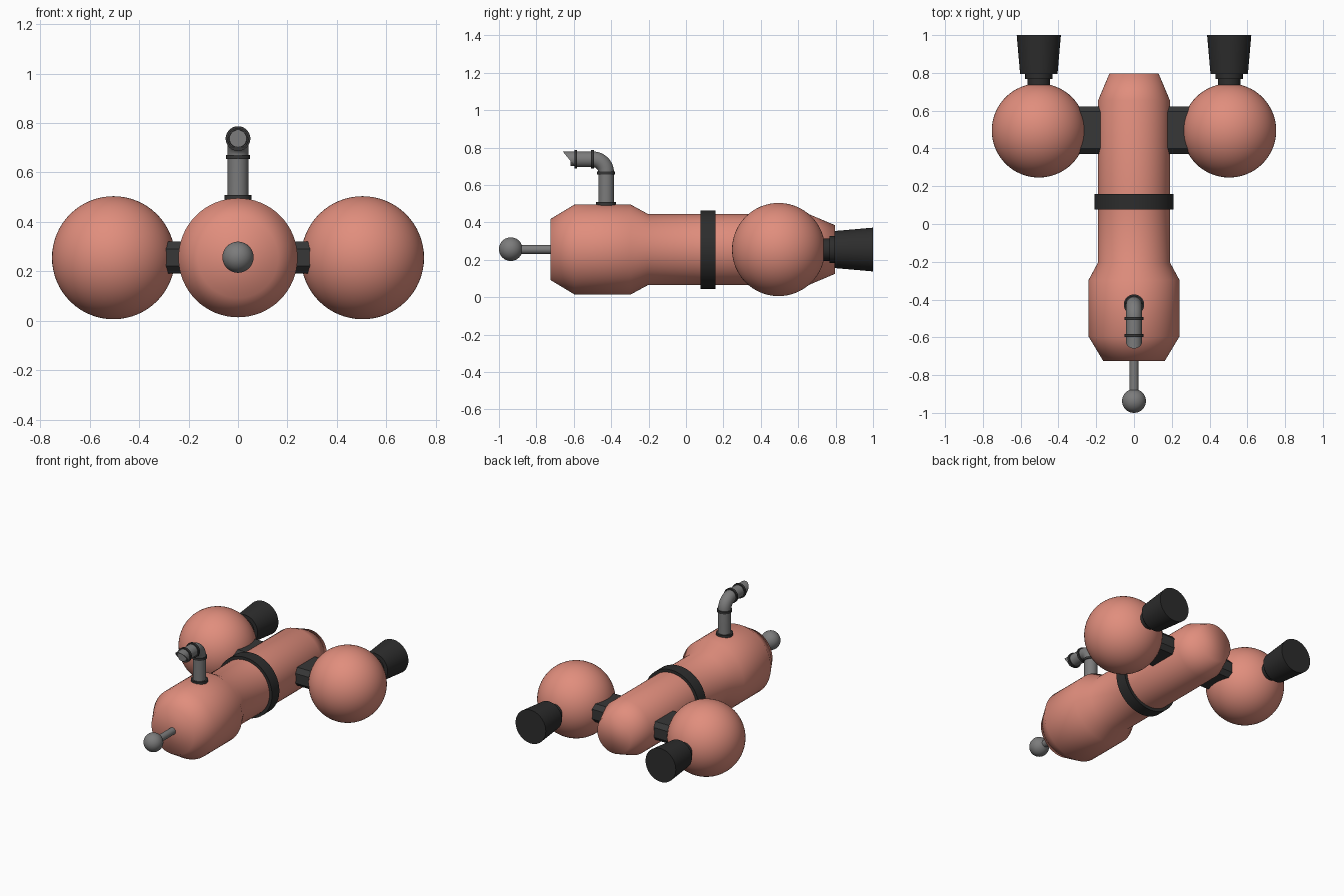
import bpy, bmesh, math
from mathutils import Vector

if "Cube" in bpy.data.objects:
    bpy.data.objects.remove(bpy.data.objects["Cube"])

ZC = 0.255  # height of the main axis


def material(name, rgb):
    m = bpy.data.materials.new(name)
    m.diffuse_color = (*rgb, 1)
    m.use_nodes = True
    m.node_tree.nodes["Principled BSDF"].inputs["Base Color"].default_value = m.diffuse_color
    return m


SALMON = material("salmon", (0.75, 0.27, 0.205))
BLACK = material("dark rubber", (0.026, 0.026, 0.026))
CHARCOAL = material("charcoal", (0.038, 0.038, 0.038))
GRAY = material("metal gray", (0.2, 0.2, 0.2))


def finish(bm, name, mat, angle=40):
    bmesh.ops.recalc_face_normals(bm, faces=bm.faces)
    me = bpy.data.meshes.new(name)
    bm.to_mesh(me)
    bm.free()
    me.materials.append(mat)
    ob = bpy.data.objects.new(name, me)
    bpy.context.collection.objects.link(ob)
    bpy.ops.object.select_all(action='DESELECT')
    ob.select_set(True)
    bpy.context.view_layer.objects.active = ob
    if angle >= 180:
        bpy.ops.object.shade_smooth()
    elif angle > 0:
        bpy.ops.object.shade_smooth_by_angle(angle=math.radians(angle))
    return ob


def loft(name, rings, mat, x=0, n=48, angle=40, shear=None):
    """Skin circles given as (y, z, axis angle in the yz plane, radius)."""
    bm = bmesh.new()
    loops = []
    for i, (y, z, a, r) in enumerate(rings):
        a = math.radians(a)
        loop = []
        for k in range(n):
            t = 2 * math.pi * k / n
            u = r * math.sin(t)
            p = Vector((x + r * math.cos(t), y - u * math.sin(a), z + u * math.cos(a)))
            if shear and i in shear:
                p.y -= 0.82 * (p.z - 0.695)
            loop.append(bm.verts.new(p))
        loops.append(loop)
    for a, b in zip(loops, loops[1:]):
        for k in range(n):
            bm.faces.new((a[k], a[(k + 1) % n], b[(k + 1) % n], b[k]))
    bm.faces.new(loops[0])
    bm.faces.new(loops[-1])
    return finish(bm, name, mat, angle)


def lathe_y(name, profile, mat, z=ZC, **kw):
    return loft(name, [(y, z, 0, r) for y, r in profile], mat, **kw)


def lathe_z(name, profile, mat, y, **kw):
    return loft(name, [(y, z, 90, r) for z, r in profile], mat, **kw)


def ball(name, loc, r, mat):
    bm = bmesh.new()
    bmesh.ops.create_uvsphere(bm, u_segments=64, v_segments=32, radius=r)
    bmesh.ops.translate(bm, verts=bm.verts, vec=loc)
    return finish(bm, name, mat, 180)


# hull and band
lathe_y("hull", [(-0.725, 0.163), (-0.595, 0.241), (-0.297, 0.241), (-0.203, 0.19),
                 (0.08, 0.19), (0.655, 0.19), (0.797, 0.13)], SALMON, n=64, angle=180)
lathe_y("hull_band", [(0.077, 0.19), (0.077, 0.21), (0.158, 0.21), (0.158, 0.19)], BLACK, n=64)

# side tanks with struts and nozzles
for side, s in (("left", -1), ("right", 1)):
    ball(side + "_tank", (s * 0.504, 0.495, ZC), 0.249, SALMON)
    bm = bmesh.new()
    section = [(0.37, 0.222), (0.40, 0.192), (0.595, 0.192), (0.622, 0.222),
               (0.622, 0.29), (0.595, 0.32), (0.40, 0.32), (0.37, 0.29)]
    f = bm.faces.new([bm.verts.new((s * 0.14, y, z)) for y, z in section])
    out = bmesh.ops.extrude_face_region(bm, geom=[f])["geom"]
    bmesh.ops.translate(bm, vec=(s * 0.19, 0, 0),
                        verts=[v for v in out if isinstance(v, bmesh.types.BMVert)])
    finish(bm, side + "_strut", CHARCOAL, 0)
    lathe_y(side + "_nozzle", [(0.72, 0.06), (0.768, 0.06), (0.768, 0.072), (0.795, 0.072),
                               (0.795, 0.099), (1.0, 0.117)], BLACK, x=s * 0.504)

# front probe
lathe_y("probe_rod", [(-0.93, 0.024), (-0.70, 0.024)], GRAY, n=24)
ball("probe_ball", (0, -0.937, 0.257), 0.063, GRAY)

# periscope
PY, PZ = -0.427, 0.737
lathe_z("periscope_base", [(0.47, 0.054), (0.508, 0.054)], CHARCOAL, PY)
pipe = [(PY, 0.48, 90, 0.042)]
for i in range(13):
    a = 90 + 90 * i / 12
    ra = math.radians(a)
    pipe.append((-0.497 + 0.07 * math.sin(ra), 0.667 - 0.07 * math.cos(ra), a, 0.042))
pipe.append((-0.58, PZ, 180, 0.042))
loft("periscope_pipe", pipe, GRAY, n=32)
lathe_z("periscope_collar", [(0.655, 0.042), (0.655, 0.048), (0.671, 0.048), (0.671, 0.042)],
        CHARCOAL, PY)
for i, y in enumerate((-0.507, -0.597)):
    lathe_y("periscope_ring_%d" % (i + 1), [(y, 0.04), (y, 0.05), (y + 0.015, 0.05), (y + 0.015, 0.04)],
            CHARCOAL, z=PZ)

# slanted hood and lens at the periscope tip
loft("periscope_hood", [(-0.58, PZ, 0, 0.042), (-0.59, PZ, 0, 0.042),
                        (-0.59, PZ, 0, 0.036), (-0.58, PZ, 0, 0.036)],
     GRAY, n=32, shear=(1, 2))
lathe_y("periscope_lens", [(-0.618, 0.035), (-0.575, 0.035)], GRAY, z=PZ, n=32)
